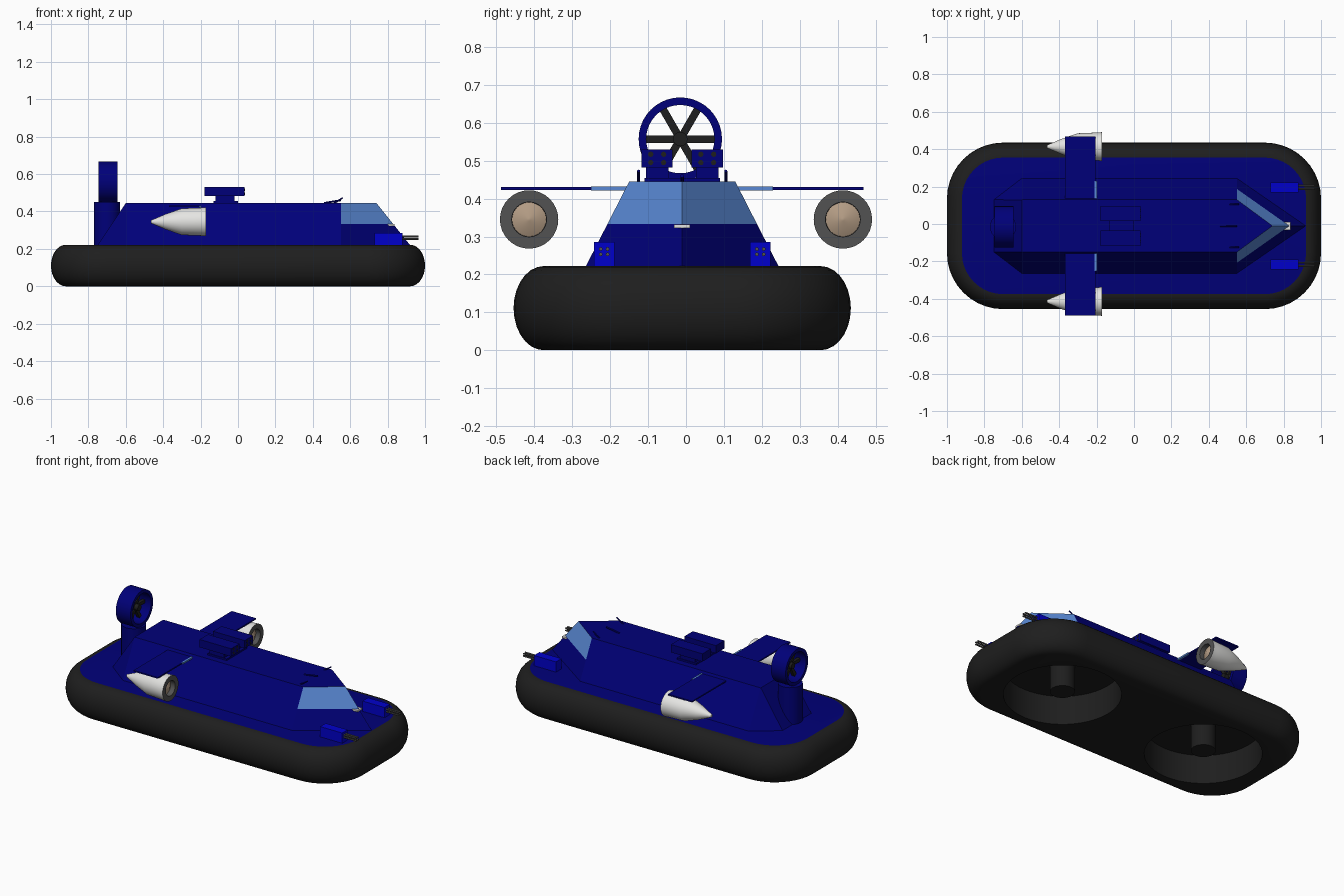
import bpy, bmesh, math
from math import sin, cos, pi
from mathutils import Matrix, Vector

cube = bpy.data.objects.get("Cube")
if cube:
    bpy.data.objects.remove(cube, do_unlink=True)

YC = -0.01  # centreline of the craft


def material(name, r, g, b):
    m = bpy.data.materials.new(name)
    m.use_nodes = True
    m.diffuse_color = (r, g, b, 1)
    bsdf = next(n for n in m.node_tree.nodes if n.type == 'BSDF_PRINCIPLED')
    bsdf.inputs["Base Color"].default_value = (r, g, b, 1)
    bsdf.inputs["Roughness"].default_value = 0.6
    return m


BLUE = material("navy blue", 0.0, 0.0, 0.19)
BRIGHT = material("bright blue", 0.0, 0.0, 0.6)
GLASS = material("window blue", 0.1, 0.25, 0.66)
BLACK = material("rubber black", 0.013, 0.013, 0.013)
GREY = material("dark grey", 0.085, 0.085, 0.085)
WHITE = material("engine white", 0.78, 0.78, 0.76)
TAN = material("warm tan", 0.45, 0.33, 0.23)


def finish(name, bm, mats, smooth=None):
    bmesh.ops.remove_doubles(bm, verts=bm.verts, dist=1e-5)
    bmesh.ops.recalc_face_normals(bm, faces=bm.faces)
    me = bpy.data.meshes.new(name)
    bm.to_mesh(me)
    bm.free()
    ob = bpy.data.objects.new(name, me)
    bpy.context.collection.objects.link(ob)
    for m in mats:
        me.materials.append(m)
    if smooth:
        smooth_shade(ob, smooth)
    return ob


def smooth_shade(ob, degrees):
    bpy.ops.object.select_all(action='DESELECT')
    ob.select_set(True)
    bpy.context.view_layer.objects.active = ob
    bpy.ops.object.shade_smooth_by_angle(angle=math.radians(degrees))


def box(name, x, y, z, mat):
    bm = bmesh.new()
    bmesh.ops.create_cube(bm, size=1)
    for v in bm.verts:
        v.co = [lo + (c + 0.5) * (hi - lo) for c, (lo, hi) in zip(v.co, (x, y, z))]
    return finish(name, bm, [mat])


def rod(name, a, b, r, mat, segs=12):
    a, b = Vector(a), Vector(b)
    bm = bmesh.new()
    turn = (b - a).to_track_quat('Z', 'Y').to_matrix().to_4x4()
    bmesh.ops.create_cone(bm, cap_ends=True, segments=segs, radius1=r, radius2=r,
                          depth=(b - a).length,
                          matrix=Matrix.Translation((a + b) / 2) @ turn)
    return finish(name, bm, [mat], 40)


def loft(bm, rings, caps=True):
    loops = [[bm.verts.new(p) for p in ring] for ring in rings]
    n = len(loops[0])
    for lo, hi in zip(loops, loops[1:]):
        for i in range(n):
            j = (i + 1) % n
            bm.faces.new((lo[i], lo[j], hi[j], hi[i]))
    if caps:
        bm.faces.new(loops[0])
        bm.faces.new(loops[-1])


def lathe_x(name, profile, centre, mats, slots, segs=32, closed=False):
    """Spin (x, radius) points about the x axis; slots colour each band."""
    cx, cy, cz = centre
    bm = bmesh.new()
    if closed:
        profile = profile + profile[:1]
    rings = [[(cx + x, cy + r * cos(2 * pi * i / segs), cz + r * sin(2 * pi * i / segs))
              for i in range(segs)] for x, r in profile]
    loft(bm, rings, caps=not closed)
    for k, f in enumerate(bm.faces):
        f.material_index = slots[min(k // segs, len(slots) - 1)]
    if not closed:  # the tail cap is the second to last face
        list(bm.faces)[-2].material_index = slots[0]
    return finish(name, bm, mats, 35)


# Inflated skirt with a flat blue deck
def rounded_rect(inset, z, corner=0.3, steps=10):
    r = corner - inset
    pts = []
    for k, (sx, sy) in enumerate(((1, 1), (-1, 1), (-1, -1), (1, -1))):
        for i in range(steps + 1):
            a = (k + i / steps) * pi / 2
            pts.append((sx * 0.7 + r * cos(a), YC + sy * 0.145 + r * sin(a), z))
    return pts


bm = bmesh.new()
angles = [-pi / 2 + pi * i / 14 for i in range(15)]
loft(bm, [rounded_rect(0.08 * (1 - cos(a)), 0.111 + 0.111 * sin(a)) for a in angles])
for f in bm.faces:
    f.material_index = int(len(f.verts) > 4 and f.calc_center_median().z > 0.2)
skirt = finish("skirt", bm, [BLACK, BLUE])

# Round lift-fan wells under the hull, each with a hub
for x in (-0.513, 0.513):
    cutter = rod("well_cutter", (x, YC, -0.1), (x, YC, 0.18), 0.33, BLACK, 48)
    cutter.hide_render = True
    mod = skirt.modifiers.new("well", 'BOOLEAN')
    mod.operation = 'DIFFERENCE'
    mod.solver = 'EXACT'
    mod.object = cutter
    bpy.context.view_layer.objects.active = skirt
    bpy.ops.object.modifier_apply(modifier=mod.name)
    bpy.data.objects.remove(cutter, do_unlink=True)
    rod("lift_hub", (x, YC, 0.02), (x, YC, 0.19), 0.07, BLACK, 24)
smooth_shade(skirt, 35)

# Faceted cabin, lofted from base to roof, glazed at the nose
base = [(-0.75, 0.14), (-0.6, 0.255), (0.55, 0.255), (0.92, 0)]
roof = [(-0.6, 0.139), (-0.599, 0.14), (0.55, 0.14), (0.74, 0)]


def cabin_ring(t):
    half = [(a[0] + (b[0] - a[0]) * t, a[1] + (b[1] - a[1]) * t) for a, b in zip(base, roof)]
    z = 0.22 + 0.225 * t
    return ([(x, YC + y, z) for x, y in half]
            + [(x, YC - y, z) for x, y in reversed(half[:-1])])


bm = bmesh.new()
loft(bm, [cabin_ring(t) for t in (0, 0.5, 1)])
for f in bm.faces:
    c = f.calc_center_median()
    f.material_index = int(c.x > 0.58 and 0.34 < c.z < 0.44)
finish("cabin", bm, [BLUE, GLASS])
box("nose_lamp", (0.8, 0.838), (YC - 0.022, YC + 0.02), (0.322, 0.332), WHITE)

# Tail propulsion fan on a round post
FAN = (-0.695, YC - 0.005, 0.557)
rod("fan_post", (-0.7, FAN[1], 0.22), (-0.7, FAN[1], 0.45), 0.07, BLUE, 24)
lathe_x("fan_duct", [(-0.05, 0.09), (-0.05, 0.11), (0.05, 0.11), (0.05, 0.09)],
        FAN, [BLUE], [0], 40, closed=True)
rod("fan_hub", (-0.72, FAN[1], FAN[2]), (-0.66, FAN[1], FAN[2]), 0.019, BLACK, 16)
for k in range(3):
    bm = bmesh.new()
    bmesh.ops.create_cube(bm, size=1)
    bmesh.ops.scale(bm, vec=(0.02, 0.182, 0.02), verts=bm.verts)
    bmesh.ops.transform(bm, verts=bm.verts, matrix=Matrix.Translation(FAN)
                        @ Matrix.Rotation(k * pi / 3, 4, 'X'))
    finish("fan_blade", bm, [BLACK])

# Roof launcher: base plate, then a neck and a pod with tubes on each side
box("launcher_base", (-0.13, 0.0), (YC - 0.1, YC + 0.1), (0.44, 0.455), BLUE)

for s, side in ((-1, "right"), (1, "left")):
    y = YC + s * 0.066
    box(side + "_launcher_neck", (-0.12, -0.02), (y - 0.03, y + 0.03), (0.45, 0.484), BLUE)
    box(side + "_pod", (-0.18, 0.035), (y - 0.041, y + 0.041), (0.482, 0.53), BLUE)
    for dy in (-0.017, 0.017):
        for z in (0.495, 0.517):
            rod("pod_tube", (0.03, y + dy, z), (0.037, y + dy, z), 0.007, BLACK)

    # Thin wings with a light strip at the root's leading edge
    box(side + "_wing", (-0.37, -0.205),
        sorted((YC + s * 0.12, YC + s * 0.478)), (0.423, 0.431), BLUE)
    box(side + "_wing_strip", (-0.21, -0.199),
        sorted((YC + s * 0.14, YC + s * 0.24)), (0.422, 0.432), GLASS)

    # Engine pods with pointed tails, grey front rings and recessed tan cores
    lathe_x(side + "_engine",
            [(-0.465, 0.008), (-0.385, 0.042), (-0.3, 0.071), (-0.2, 0.075), (-0.17, 0.077),
             (-0.17, 0.046), (-0.2, 0.045), (-0.18, 0.004)],
            (0, s * 0.414, 0.345), [WHITE, GREY, TAN], [0, 0, 0, 0, 1, 1, 2])

    # Deck guns with four barrels
    y = YC + s * 0.206
    box(side + "_gun", (0.73, 0.88), (y - 0.027, y + 0.027), (0.22, 0.285), BRIGHT)
    for dy in (-0.009, 0.009):
        for z in (0.253, 0.267):
            rod("gun_barrel", (0.87, y + dy, z), (0.965, y + dy, z), 0.005, GREY, 8)

    # Small roof aerials above the windscreen
    y = YC + s * 0.115
    rod(side + "_aerial", (0.51, y, 0.44), (0.56, y, 0.473), 0.004, BLUE, 8)
rod("centre_aerial", (0.46, YC, 0.445), (0.55, YC, 0.46), 0.005, BLUE, 8)
